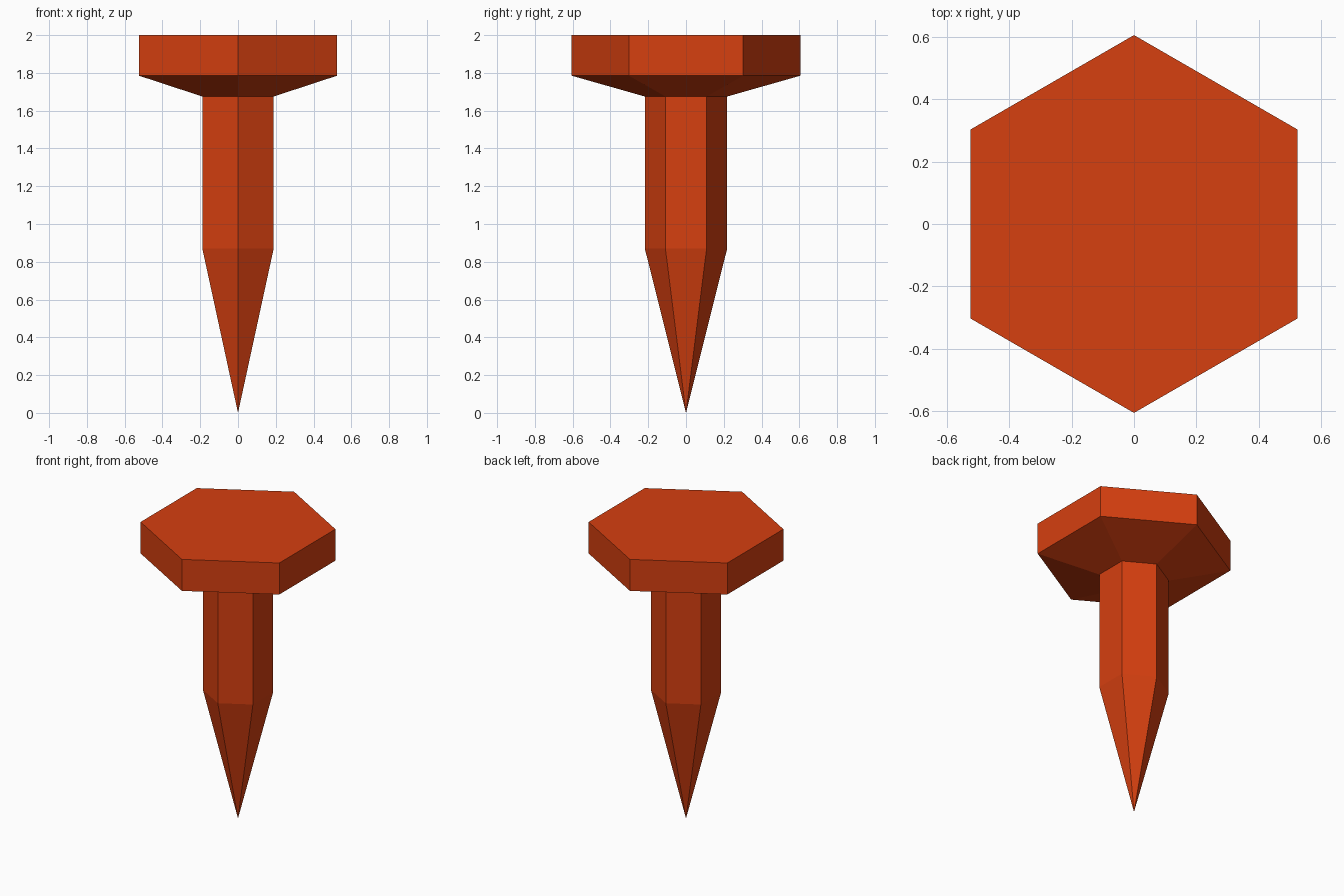
import bpy
import bmesh
from math import cos, sin, pi

SIDES = 6

cube = bpy.data.objects.get("Cube")
if cube:
    bpy.data.objects.remove(cube, do_unlink=True)

# Single paint colour
paint = bpy.data.materials.new("burnt_orange")
paint.use_nodes = True
colour = (0.67, 0.05, 0.005, 1)
paint.diffuse_color = colour
paint.node_tree.nodes["Principled BSDF"].inputs["Base Color"].default_value = colour


def hex_ring(bm, radius, z):
    """Hexagon of vertices with corners at the front and back, or one point."""
    if radius == 0:
        return [bm.verts.new((0, 0, z))] * SIDES
    angles = [pi / 2 + 2 * pi * i / SIDES for i in range(SIDES)]
    return [bm.verts.new((radius * cos(a), radius * sin(a), z)) for a in angles]


def hex_part(name, profile, cap_top=False):
    """Skin a bottom-to-top list of (radius, height) into a six-sided part."""
    bm = bmesh.new()
    rings = [hex_ring(bm, r, z) for r, z in profile]
    for low, high in zip(rings, rings[1:]):
        for i in range(SIDES):
            j = (i + 1) % SIDES
            corners = [low[i], low[j], high[j], high[i]]
            bm.faces.new(list(dict.fromkeys(corners)))
    if cap_top:
        bm.faces.new(rings[-1])
    mesh = bpy.data.meshes.new(name)
    bm.to_mesh(mesh)
    bm.free()
    mesh.materials.append(paint)
    obj = bpy.data.objects.new(name, mesh)
    bpy.context.collection.objects.link(obj)
    return obj


# Pointed shaft, open where it meets the head
hex_part("shaft", [(0, 0), (0.218, 0.87), (0.218, 1.675)])

# Flat head with a flared underside
hex_part("head", [(0.218, 1.675), (0.605, 1.785), (0.605, 2)], cap_top=True)
